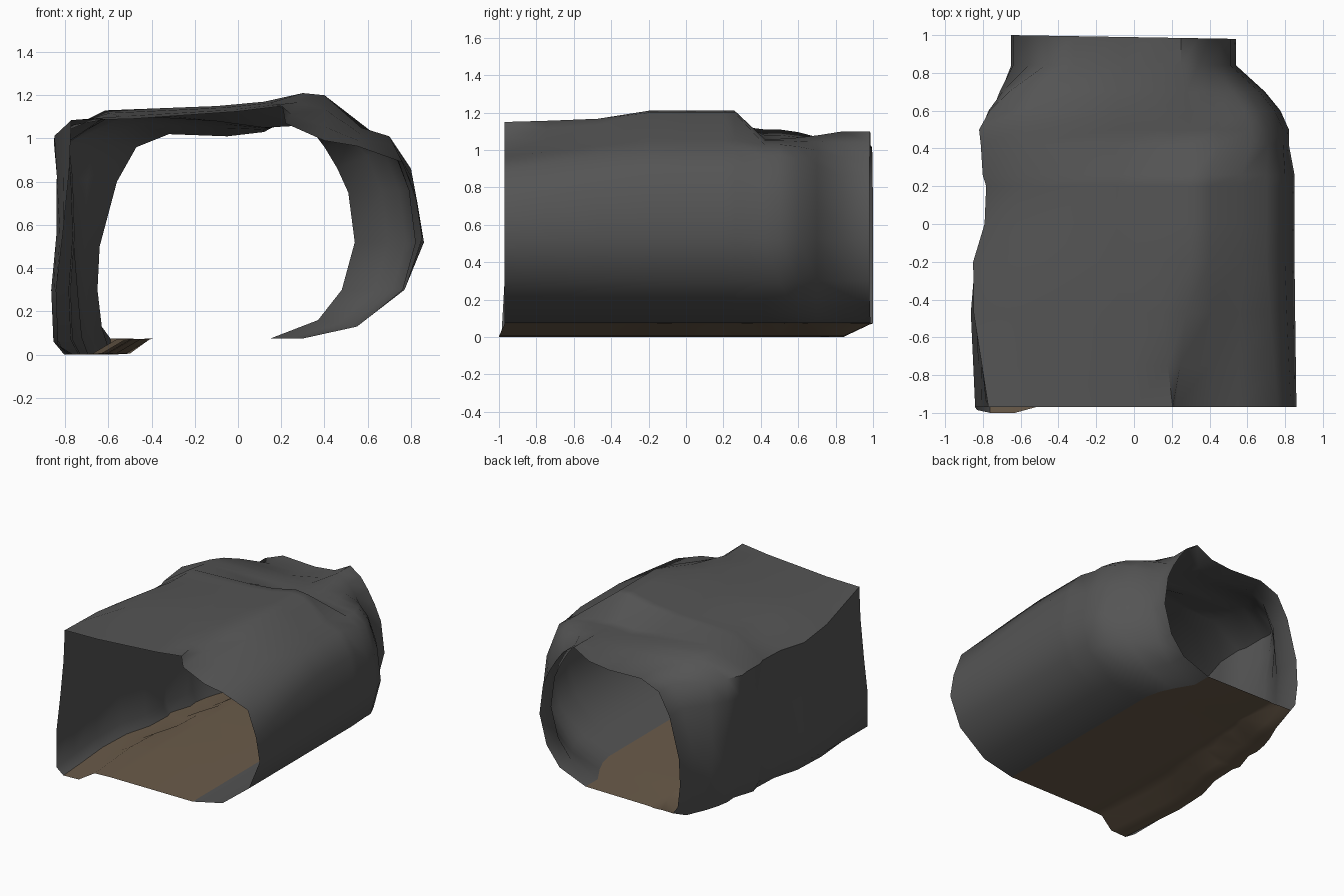
import bpy, bmesh

if "Cube" in bpy.data.objects:
    bpy.data.objects.remove(bpy.data.objects["Cube"])

def material(name, rgb):
    m = bpy.data.materials.new(name)
    m.diffuse_color = (*rgb, 1)
    m.use_nodes = True
    m.node_tree.nodes["Principled BSDF"].inputs["Base Color"].default_value = m.diffuse_color
    return m

rock = material("dark grey rock", (0.09, 0.09, 0.09))
earth = material("brown earth", (0.145, 0.105, 0.068))

# Arch cross-sections, from the left wall foot over the roof to the right wall foot
front = [(-.76, 0), (-.83, .04), (-.84, .3), (-.81, .55), (-.78, .85), (-.77, 1.085),
         (-.5, 1.09), (0, 1.125), (.205, 1.15), (.22, 1.07), (.4, .99), (.55, .965),
         (.76, .89), (.83, .7), (.86, .52), (.77, .3), (.55, .13), (.3, .075)]
middle = [(-.80, 0), (-.84, .07), (-.85, .3), (-.83, .55), (-.84, .82), (-.86, .98),
          (-.62, 1.13), (-.1, 1.15), (.12, 1.17), (.3, 1.21), (.4, 1.2), (.57, 1.05),
          (.70, 1.01), (.80, .86), (.85, .54), (.77, .3), (.55, .13), (.3, .075)]
shoulder = [(-.70, 0), (-.73, .08), (-.75, .3), (-.77, .55), (-.81, .82), (-.82, .99),
            (-.58, 1.11), (-.1, 1.08), (.12, 1.05), (.3, 1.06), (.45, 1.05), (.62, 1.03),
            (.71, .97), (.79, .76), (.82, .52), (.76, .3), (.55, .13), (.3, .075)]
back = [(-.59, .075), (-.63, .13), (-.65, .3), (-.64, .5), (-.56, .8), (-.47, .96),
        (-.32, 1.02), (-.05, 1.01), (.12, 1.03), (.25, 1.1), (.34, 1.04), (.4, .96),
        (.46, .86), (.51, .75), (.54, .52), (.48, .3), (.37, .16), (.15, .075)]
knots = [(-.97, front), (-.25, middle), (.26, middle), (.42, shoulder),
         (.5, shoulder), (.84, back), (.98, back)]
# Left wall pinch along the tunnel
pinch = [(-1, 1), (-.47, 1.02), (-.2, .99), (0, .92), (.2, .91), (.45, 1), (1, 1)]
stations = [-.97, -.75, -.47, -.2, 0, .2, .26, .42, .5, .6, .7, .84, .98]

def mix(table, y, blend):
    for (a, va), (b, vb) in zip(table, table[1:]):
        if y <= b:
            return blend(va, vb, (y - a) / (b - a))
    return table[-1][1]

def lerp(a, b, t):
    return a + (b - a) * t

def section(y):
    # The narrowing to the back end is rounded
    bend = 1.5 if .5 < y < .84 else 1
    pts = mix(knots, y, lambda p, q, t: [(lerp(a[0], b[0], t ** bend), lerp(a[1], b[1], t ** bend))
                                         for a, b in zip(p, q)])
    k = mix(pinch, y, lerp)
    pts = [(x * k if x < 0 else x, z) for x, z in pts]
    if y < .9:
        pts[0] = (pts[0][0], 0)
    return pts

def end_y(x, y, z):
    # Back end is slightly skewed; the gutter lip reaches past the front end
    if y > .9:
        return 1 - .02 * (x + .65) / 1.19
    if y < -.9 and z < .06:
        return -1 if z < .02 else -.985
    return y

def loft(name, rings, mat):
    bm = bmesh.new()
    grid = [[bm.verts.new(p) for p in r] for r in rings]
    for r, s in zip(grid, grid[1:]):
        for j in range(len(r) - 1):
            bm.faces.new((r[j], s[j], s[j + 1], r[j + 1]))
    me = bpy.data.meshes.new(name)
    bm.to_mesh(me)
    bm.free()
    me.materials.append(mat)
    ob = bpy.data.objects.new(name, me)
    bpy.context.collection.objects.link(ob)
    bpy.ops.object.select_all(action='DESELECT')
    ob.select_set(True)
    bpy.context.view_layer.objects.active = ob
    bpy.ops.object.shade_smooth_by_angle(angle=1.0)

# Rock walls and roof, one open sheet
loft("rock_tunnel", [[(x, end_y(x, y, z), z) for x, z in section(y)] for y in stations], rock)

# Floor with a sunken gutter along the left wall
floor = []
for y in stations:
    s = section(y)
    (xl, zl), (xr, zr) = s[0], s[-1]
    low = .005 if y < .9 else .075
    gutter = [(xr, zr), (-.39, .075), (xl + .24 if xl < -.65 else -.43, .07),
              (xl + .13 if xl < -.65 else -.5, low), (xl, zl)]
    floor.append([(x, end_y(x, y, z), z) for x, z in gutter])
loft("tunnel_floor", floor, earth)
